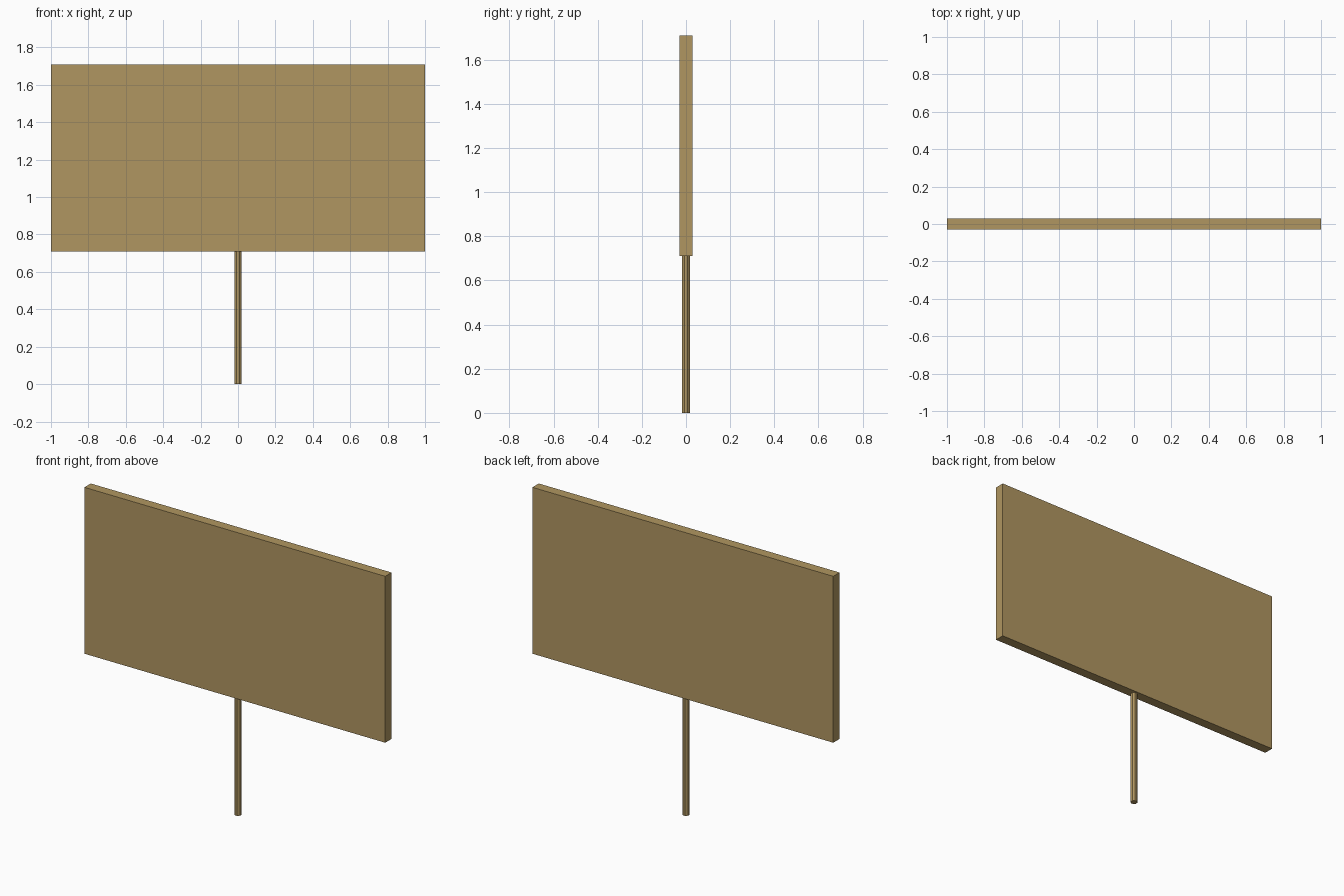
import bpy, math

if "Cube" in bpy.data.objects:
    bpy.data.objects.remove(bpy.data.objects["Cube"])

wood = bpy.data.materials.new("tan_wood")
wood.diffuse_color = (0.434, 0.305, 0.119, 1.0)
wood.use_nodes = True
wood.node_tree.nodes["Principled BSDF"].inputs["Base Color"].default_value = wood.diffuse_color

BOARD_BOTTOM, BOARD_TOP = 0.71, 1.71

# Wide flat sign board
bpy.ops.mesh.primitive_cube_add(size=1, location=(0, 0, (BOARD_BOTTOM + BOARD_TOP) / 2))
board = bpy.context.object
board.name = "sign_board"
board.scale = (2.0, 0.06, BOARD_TOP - BOARD_BOTTOM)
bpy.ops.object.transform_apply(location=False, rotation=False, scale=True)

# Thin eight-sided post, ending at the underside of the board
bpy.ops.mesh.primitive_cylinder_add(vertices=8, radius=0.02, depth=BOARD_BOTTOM,
                                    location=(0, 0, BOARD_BOTTOM / 2),
                                    rotation=(0, 0, math.radians(22.5)))
post = bpy.context.object
post.name = "sign_post"

for part in (board, post):
    part.data.materials.append(wood)
